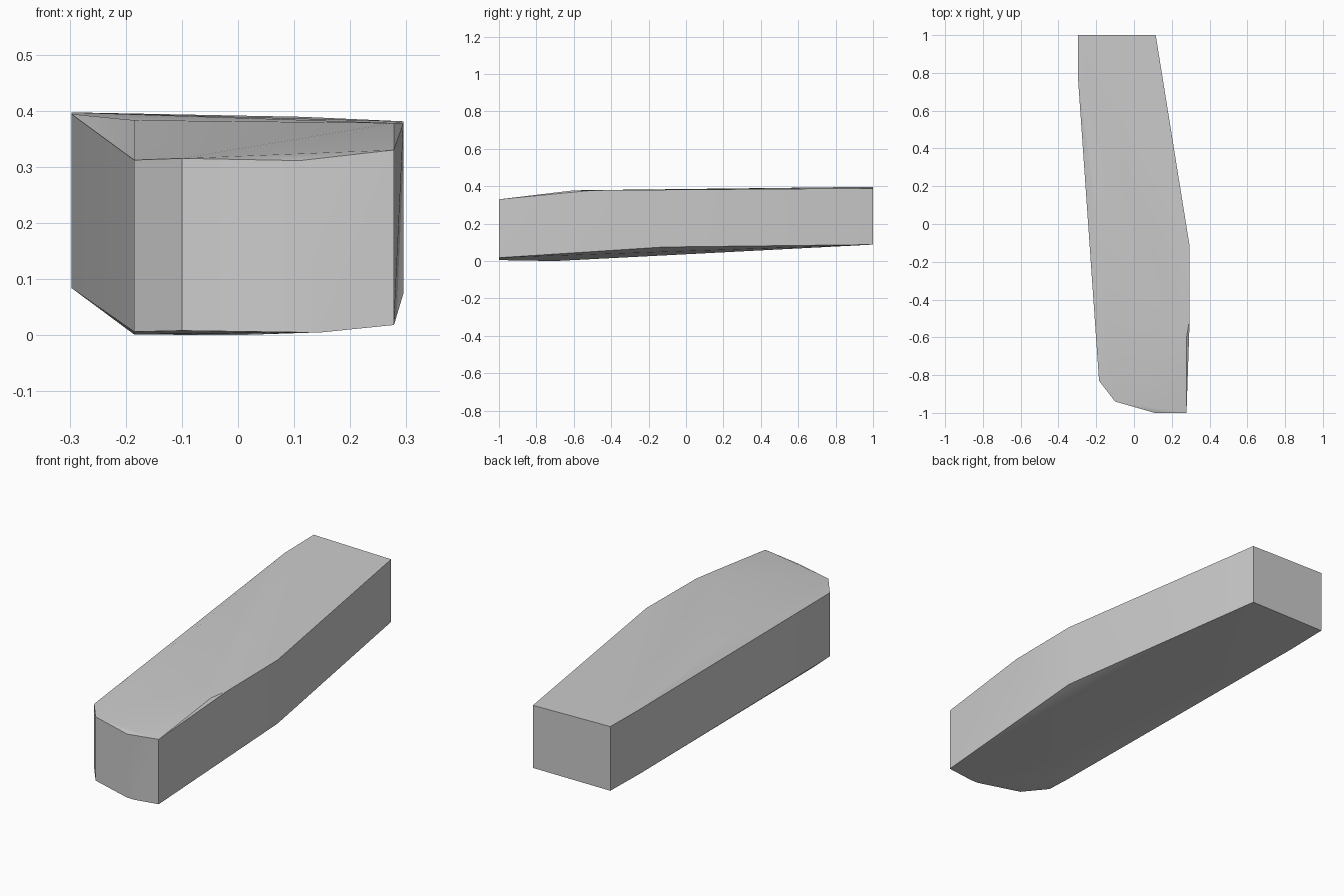
import bpy
import bmesh

if "Cube" in bpy.data.objects:
    bpy.data.objects.remove(bpy.data.objects["Cube"], do_unlink=True)

# Plain grey surface
grey = bpy.data.materials.new("plain_grey")
grey.use_nodes = True
colour = (0.6, 0.6, 0.6, 1.0)
grey.diffuse_color = colour
grey.node_tree.nodes["Principled BSDF"].inputs["Base Color"].default_value = colour

# Upright edges of the block: x, y, bottom z, top z
uprights = [
    (-0.297, 1.0, 0.088, 0.397),
    (-0.297, 0.78, 0.084, 0.394),
    (-0.185, -0.83, 0.006, 0.312),
    (-0.10, -0.94, 0.008, 0.315),
    (0.11, -1.0, 0.005, 0.311),
    (0.278, -1.0, 0.018, 0.33),
    (0.295, -0.12, 0.075, 0.381),
    (0.115, 1.0, 0.088, 0.389),
]
# Ridge on the top and low point of the underside
crown = [(-0.185, -0.05, 0.383), (0.278, -0.6, 0.378), (0.295, -0.5, 0.378)]
keel = [(-0.185, -0.7, 0.001), (0.0, -0.7, 0.0), (0.15, -1.0, 0.005)]

# Faceted solid skinned around those points
bm = bmesh.new()
for x, y, low, high in uprights:
    bm.verts.new((x, y, low))
    bm.verts.new((x, y, high))
for point in crown + keel:
    bm.verts.new(point)
hull = bmesh.ops.convex_hull(bm, input=bm.verts[:])
loose = {g for g in hull["geom_interior"] + hull["geom_unused"]
         if isinstance(g, bmesh.types.BMVert)}
bmesh.ops.delete(bm, geom=list(loose), context="VERTS")
bmesh.ops.recalc_face_normals(bm, faces=bm.faces[:])

mesh = bpy.data.meshes.new("tapered_block")
bm.to_mesh(mesh)
bm.free()
mesh.materials.append(grey)
block = bpy.data.objects.new("tapered_block", mesh)
bpy.context.collection.objects.link(block)

# Soften shallow bends and keep the corners crisp
bpy.context.view_layer.objects.active = block
block.select_set(True)
bpy.ops.object.shade_smooth_by_angle(angle=0.52)
